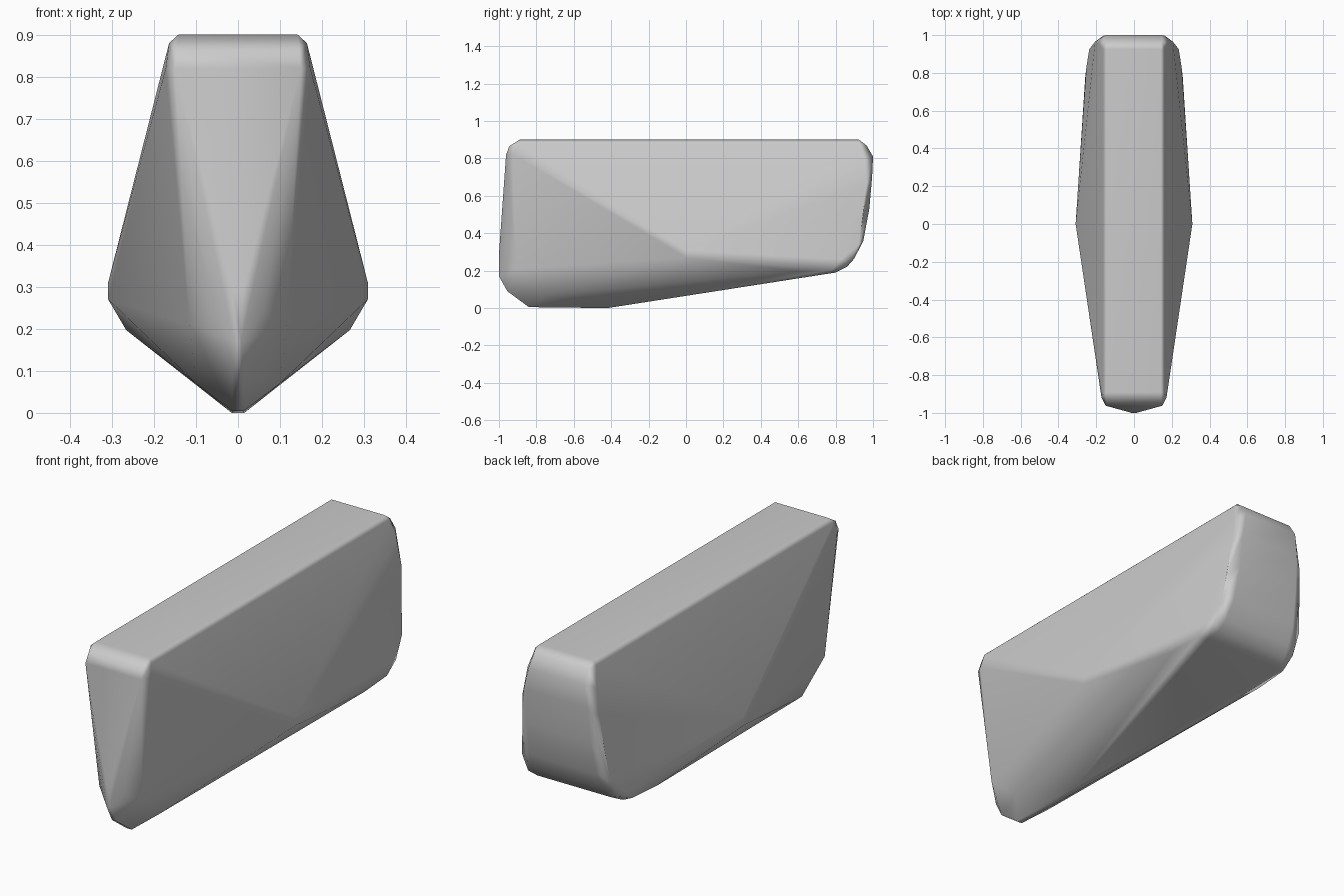
import bpy, bmesh, math

if "Cube" in bpy.data.objects:
    bpy.data.objects.remove(bpy.data.objects["Cube"])

# Half-side stations of the convex body (x > 0), mirrored across x = 0
top_edge = [(.142, -.89, .9), (.164, -.9, .88), (.145, -.945, .865),
            (.142, .925, .9), (.164, .925, .88), (.145, .965, .87)]
prow = [(.15, -.962, .82), (.172, -.92, .82), (.012, -1, .29), (.008, -1, .17),
        (.12, -.93, .44), (.115, -.905, .21), (.06, -.965, .24),
        (.012, -.955, .09), (.014, -.84, .005)]
keel_end = [(.015, -.42, 0), (.1, -.75, .07)]
widest = [(.309, 0, .31), (.309, 0, .27), (.266, .6, .197)]
tail = [(.15, 1, .81), (.186, .955, .79), (.165, .995, .7), (.206, .965, .66),
        (.17, .98, .53), (.222, .945, .48), (.18, .948, .36), (.237, .925, .34),
        (.19, .9, .265), (.24, .875, .24), (.252, .83, .26), (.2, .86, .22),
        (.258, .78, .203), (.22, .8, .19)]

# Wrap the stations in one convex skin
bm = bmesh.new()
for x, y, z in top_edge + prow + keel_end + widest + tail:
    for side in (1, -1):
        bm.verts.new((side * x, y, z))
hull = bmesh.ops.convex_hull(bm, input=bm.verts[:])
inside = {v for v in hull["geom_interior"] if isinstance(v, bmesh.types.BMVert)}
bmesh.ops.delete(bm, geom=[v for v in bm.verts if v in inside or not v.link_faces],
                 context='VERTS')
bmesh.ops.dissolve_limit(bm, angle_limit=math.radians(1.5),
                         verts=bm.verts[:], edges=bm.edges[:])
bmesh.ops.recalc_face_normals(bm, faces=bm.faces[:])
for f in bm.faces:
    f.smooth = True

mesh = bpy.data.meshes.new("faceted_body")
bm.to_mesh(mesh)
bm.free()
body = bpy.data.objects.new("faceted_body", mesh)
bpy.context.collection.objects.link(body)

# Soft creases, flat-looking large faces
wn = body.modifiers.new("soft_shading", 'WEIGHTED_NORMAL')
wn.weight = 50
